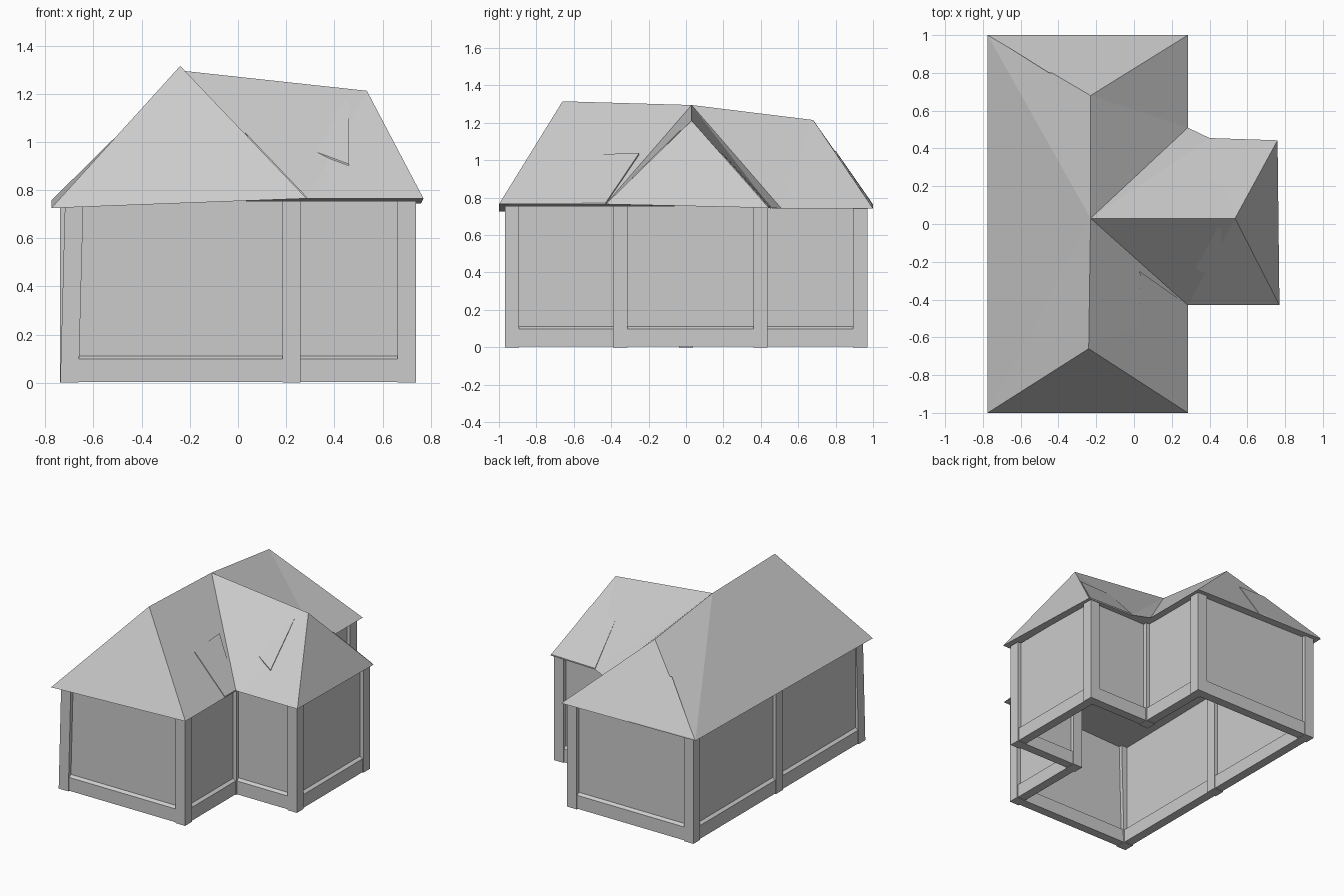
import bpy, bmesh
from mathutils import Vector
from mathutils.geometry import normal

if "Cube" in bpy.data.objects:
    bpy.data.objects.remove(bpy.data.objects["Cube"])


def make(name, verts, faces):
    me = bpy.data.meshes.new(name)
    me.from_pydata(verts, [], faces)
    bm = bmesh.new()
    bm.from_mesh(me)
    bmesh.ops.recalc_face_normals(bm, faces=bm.faces)
    bm.to_mesh(me)
    bm.free()
    ob = bpy.data.objects.new(name, me)
    bpy.context.collection.objects.link(ob)
    return ob


def prism(name, low, high):
    n = len(low)
    sides = [(i, (i + 1) % n, (i + 1) % n + n, i + n) for i in range(n)]
    return make(name, low + high, [tuple(range(n)), tuple(range(n, 2 * n))] + sides)


# Corner posts (one leans)
H = 0.038
WALL_TOP = 0.755


def post(x, y, lean=0.0):
    ring = [(x - H, y - H), (x + H, y - H), (x + H, y + H), (x - H, y + H)]
    prism("post", [(a, b, 0) for a, b in ring], [(a + lean, b, WALL_TOP) for a, b in ring])


XL, XI, XR = -0.70, 0.222, 0.70
YF, YB, WF, WB = -0.93, 0.932, -0.352, 0.398
outline = [(XI, WB), (XI, YB), (XL, YB), (XL, 0.0), (XL, YF), (XI, YF),
           (XI, WF), (XR, WF), (XR, WB), (XI, WB)]
for p in outline[1:]:
    post(*p, lean=0.02 if p == (XL, YF) else 0.0)

# Wall panels with a chamfered skirting, one per bay
section = [(-.032, .003), (-.032, .098), (-.012, .112), (-.012, WALL_TOP),
           (.012, WALL_TOP), (.012, .112), (.032, .098), (.032, .003)]
for a, b in zip(outline, outline[1:]):
    a, b = Vector(a), Vector(b)
    d = (b - a).normalized()
    side = Vector((-d.y, d.x))
    ends = [[(*(p + side * o), z) for o, z in section] for p in (a + d * 0.02, b - d * 0.02)]
    prism("wall_panel", *ends)

# Hipped roof with sagging ridges and a flat soffit
R = {
    "A": (-.775, -1, .725), "B": (.285, -1, .765), "C": (.285, -.43, .765),
    "D": (.77, -.43, .765), "E": (.76, .443, .745), "F": (.40, .455, .745),
    "G": (.285, .51, .742), "H": (.285, 1, .742), "I": (-.775, 1, .757),
    "J": (-.24, -.66, 1.315), "K": (-.23, .03, 1.295), "L": (-.23, .68, 1.215),
    "M": (.535, .03, 1.212),
}
keys = list(R)
roof_faces = ["ABJ", "BCJ", "CKJ", "CDM", "CMK", "DEM", "EFM", "FKM", "FGK", "GHL", "GLK",
              "HIL", "AJK", "AKI", "IKL", "AIB", "IHG", "IGC", "ICB", "CGF", "CFD", "DFE"]
make("roof", list(R.values()), [tuple(keys.index(k) for k in f) for f in roof_faces])

# Slightly lifted roof patches
patches = [
    ("CDM", [(.25, .0), (.25, -.21), (.46, -.29), (.46, -.02)]),
    ("EFM", [(.40, .455), (.40, .23), (.62, .19), (.75, .443)]),
    ("BCJ", [(.03, -.25), (.04, -.55), (.285, -.555), (.285, -.43)]),
    ("HIL", [(-.45, .8), (-.24, .8), (-.24, .999), (-.765, .999)]),
]
for face, pts in patches:
    tri = [Vector(R[k]) for k in face]
    n = normal(tri)
    n = n if n.z > 0 else -n
    base = [Vector((x, y, tri[0].z - (n.x * (x - tri[0].x) + n.y * (y - tri[0].y)) / n.z))
            for x, y in pts]
    up = Vector((0, 0, 1))
    prism("roof_patch", [p - up * 0.002 for p in base], [p + up * 0.007 for p in base])
